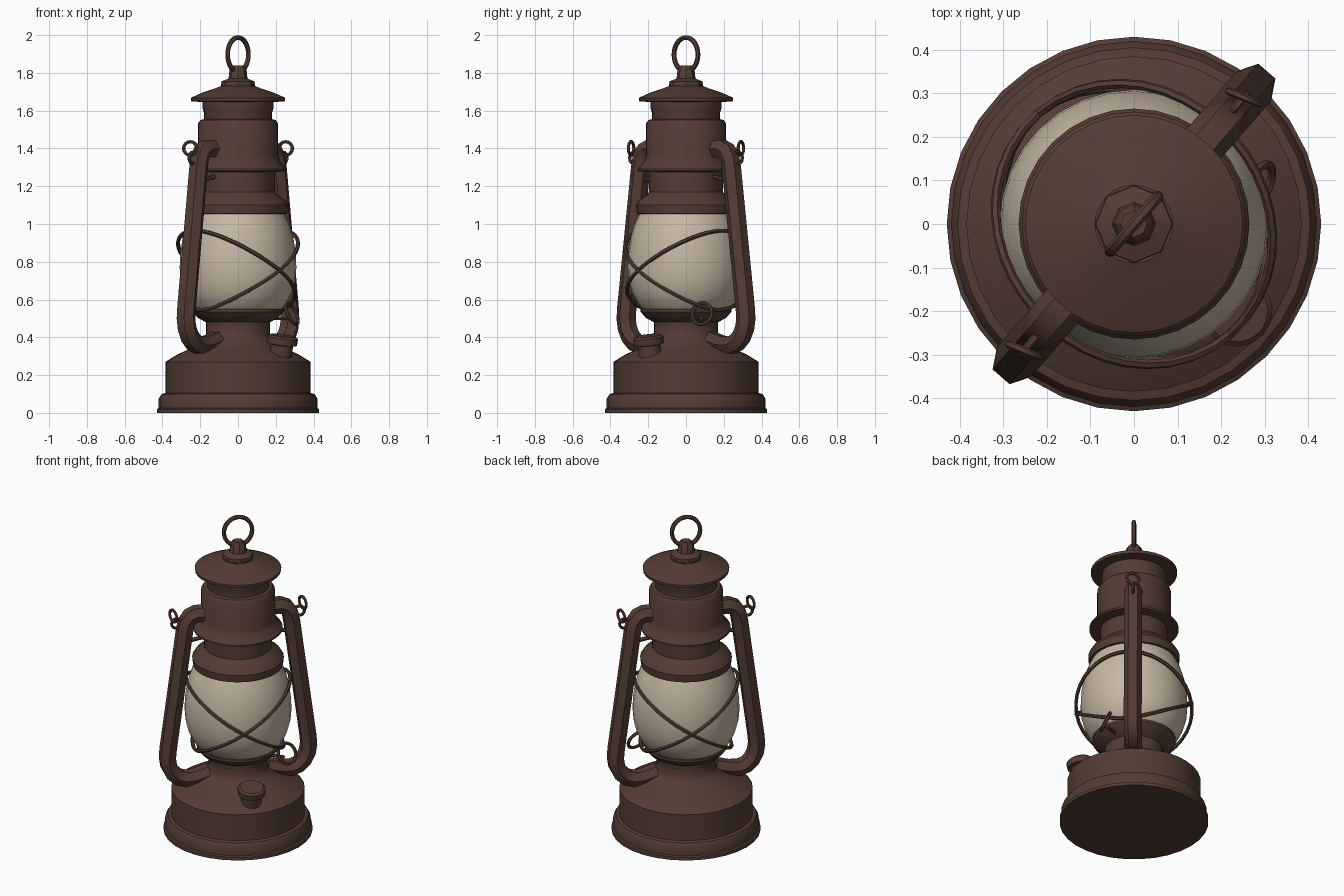
import bpy, bmesh
from math import sin, cos, pi, radians
from mathutils import Vector, Matrix

if "Cube" in bpy.data.objects:
    bpy.data.objects.remove(bpy.data.objects["Cube"])

ARM_ANGLE = radians(49)   # the side tubes stand on this diagonal
WIRE_ANGLE = radians(41)  # direction in which the guard wires tilt


def material(name, color):
    mat = bpy.data.materials.new(name)
    mat.use_nodes = True
    mat.diffuse_color = color
    mat.node_tree.nodes["Principled BSDF"].inputs["Base Color"].default_value = color
    return mat


brown = material("dark brown metal", (0.088, 0.046, 0.034, 1))
cream = material("cream glass", (0.56, 0.48, 0.37, 1))


def smooth(obj, angle=35):
    bpy.ops.object.select_all(action="DESELECT")
    obj.select_set(True)
    bpy.context.view_layer.objects.active = obj
    bpy.ops.object.shade_smooth_by_angle(angle=radians(angle))


def lathe(name, profile, mat=brown, sides=32, matrix=None):
    """Turn a (radius, height) profile around z and cap both ends."""
    bm = bmesh.new()
    rings = []
    for r, z in profile:
        rings.append([bm.verts.new((r * cos(2 * pi * i / sides), r * sin(2 * pi * i / sides), z))
                      for i in range(sides)])
    for low, high in zip(rings, rings[1:]):
        for i in range(sides):
            j = (i + 1) % sides
            bm.faces.new((low[i], low[j], high[j], high[i]))
    bm.faces.new(rings[0][::-1])
    bm.faces.new(rings[-1])
    mesh = bpy.data.meshes.new(name)
    bm.to_mesh(mesh)
    bm.free()
    mesh.materials.append(mat)
    obj = bpy.data.objects.new(name, mesh)
    bpy.context.collection.objects.link(obj)
    if matrix:
        obj.matrix_world = matrix
    smooth(obj)
    return obj


def tube(name, points, radius, closed=False, resolution=1):
    """Sweep a round section along a path."""
    curve = bpy.data.curves.new(name, "CURVE")
    curve.dimensions = "3D"
    curve.bevel_depth = radius
    curve.bevel_resolution = resolution
    curve.use_fill_caps = not closed
    spline = curve.splines.new("POLY")
    spline.points.add(len(points) - 1)
    for p, co in zip(spline.points, points):
        p.co = (*co, 1)
    spline.use_cyclic_u = closed
    curve.materials.append(brown)
    obj = bpy.data.objects.new(name, curve)
    bpy.context.collection.objects.link(obj)
    bpy.ops.object.select_all(action="DESELECT")
    obj.select_set(True)
    bpy.context.view_layer.objects.active = obj
    bpy.ops.object.convert(target="MESH")
    smooth(bpy.context.view_layer.objects.active, 50)


def ring(name, center, a, b, radius, count=20):
    """Closed wire loop spanned by the half axes a and b."""
    c, a, b = Vector(center), Vector(a), Vector(b)
    tube(name, [c + a * cos(2 * pi * i / count) + b * sin(2 * pi * i / count)
                for i in range(count)], radius, True)


# Fuel tank with foot rim, domed shoulder and burner collar
lathe("fuel_tank", [(0.43, 0), (0.43, 0.02), (0.42, 0.025), (0.42, 0.075), (0.405, 0.1),
                    (0.385, 0.105), (0.385, 0.27), (0.32, 0.31), (0.24, 0.345),
                    (0.185, 0.385), (0.17, 0.41), (0.17, 0.46)])
lathe("burner_collar", [(0.165, 0.4), (0.17, 0.48), (0.215, 0.505), (0.24, 0.535),
                        (0.24, 0.55), (0.2, 0.555)])

# Glass globe
lathe("glass_globe", [(0.225, 0.545), (0.258, 0.58), (0.287, 0.64), (0.303, 0.7), (0.309, 0.77),
                      (0.305, 0.85), (0.293, 0.93), (0.272, 1.0), (0.245, 1.06)], cream)

# Hood above the glass, chimney with flared skirt, and cap
lathe("hood", [(0.23, 1.05), (0.26, 1.055), (0.265, 1.1), (0.25, 1.125), (0.215, 1.15),
               (0.195, 1.17), (0.195, 1.29)])
lathe("chimney", [(0.195, 1.275), (0.258, 1.28), (0.258, 1.29), (0.225, 1.33), (0.213, 1.36),
                  (0.213, 1.53), (0.2, 1.55), (0.18, 1.555), (0.18, 1.59), (0.187, 1.61),
                  (0.187, 1.655)])
lathe("chimney_cap", [(0.19, 1.645), (0.248, 1.65), (0.25, 1.668), (0.19, 1.695),
                      (0.13, 1.715), (0.09, 1.73), (0.09, 1.735)])
lathe("finial", [(0.09, 1.725), (0.088, 1.755), (0.05, 1.77), (0.045, 1.82),
                 (0.03, 1.838)], sides=8)

# Hanging ring on top
up = Vector((0, 0, 1))
across = Vector((cos(ARM_ANGLE), sin(ARM_ANGLE), 0))
ring("hanging_ring", (0, 0, 1.897), across * 0.084, up * 0.09, 0.013, 28)

# Side tubes, each with a brace and the loops that hold a handle
arm_path = [(0.17, 1.395), (0.25, 1.4), (0.285, 1.385), (0.308, 1.35), (0.318, 1.3),
            (0.415, 0.56), (0.42, 0.5), (0.412, 0.45), (0.39, 0.405), (0.355, 0.372),
            (0.31, 0.358), (0.25, 0.362), (0.17, 0.385)]
for side, sign in (("left", 1), ("right", -1)):
    out = across * sign
    tangent = out.cross(up)
    tube(side + "_side_tube", [out * u + up * z for u, z in arm_path], 0.052)
    tube(side + "_brace", [out * 0.18 + up * 1.25, out * 0.31 + up * 1.23], 0.012)
    ring(side + "_eyelet", out * 0.365 + up * 1.35, out * 0.03, up * 0.03, 0.009, 14)
    ring(side + "_handle_loop", out * 0.385 + up * 1.4, tangent * 0.036 + out * 0.012,
         up * 0.036, 0.009, 16)

# Two crossed guard wires, each a tilted loop around the globe
for name, sign in (("guard_wire_a", 1), ("guard_wire_b", -1)):
    path = []
    for i in range(40):
        t = 2 * pi * i / 40
        lift = cos(t)
        r = 0.336 - (0.035 if lift > 0 else 0.075) * lift * lift
        angle = WIRE_ANGLE + t + (pi if sign < 0 else 0)
        path.append((r * cos(angle), r * sin(angle), 0.755 + 0.21 * lift))
    tube(name, path, 0.011, True)

# Lifting lever loop beside the burner
ring("lever_loop", (0.285, 0.085, 0.525), (0.012, 0.05, 0.022), (-0.03, -0.015, 0.052), 0.01)
tube("lever_rod", [(0.17, 0.05, 0.5), (0.27, 0.08, 0.5)], 0.01)

# Filler neck and cap, leaning slightly outward
lean = Matrix.Translation((0.225, -0.19, 0.3)) @ Matrix.Rotation(radians(-41), 4, "Z") \
    @ Matrix.Rotation(radians(9), 4, "Y")
lathe("filler_cap", [(0.06, -0.02), (0.06, 0.06), (0.08, 0.065), (0.082, 0.1),
                     (0.07, 0.11)], sides=16, matrix=lean)
